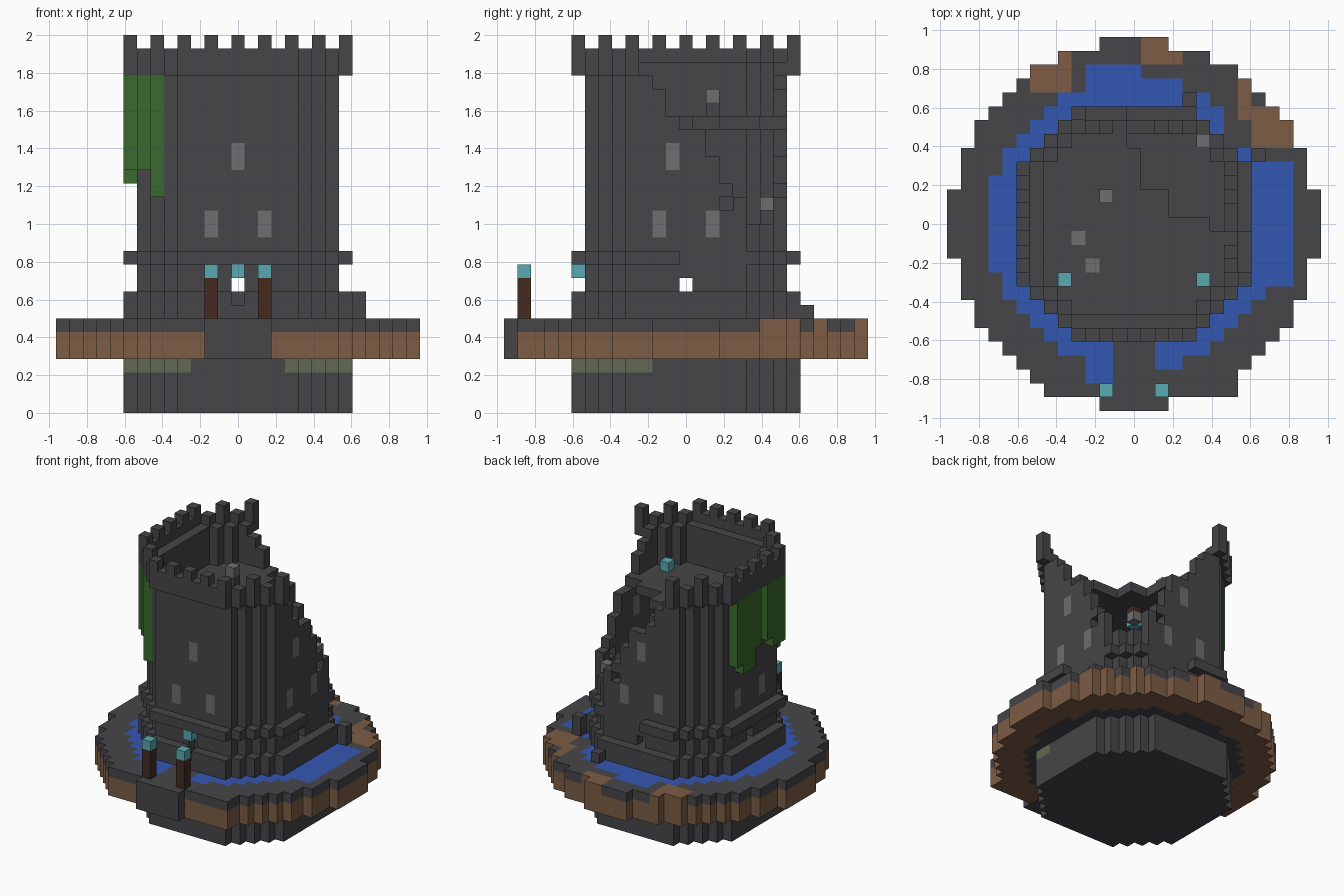
import bpy
import bmesh
from mathutils import Vector

if "Cube" in bpy.data.objects:
    bpy.data.objects.remove(bpy.data.objects["Cube"], do_unlink=True)

V = 1 / 14          # block edge length
cells = {}          # block position -> (part, colour)
COLOURS = {
    "stone": (0.061, 0.061, 0.068),
    "light_stone": (0.156, 0.156, 0.156),
    "dirt": (0.205, 0.107, 0.058),
    "water": (0.034, 0.095, 0.445),
    "leaf_green": (0.042, 0.144, 0.025),
    "moss": (0.119, 0.144, 0.089),
    "lantern_cyan": (0.098, 0.402, 0.434),
    "dark_wood": (0.056, 0.024, 0.0144),
}


def block_range(span):
    return range(span[0], span[1] + 1) if isinstance(span, tuple) else range(span, span + 1)


def fill(part, colour, xs, ys, zs, test=None):
    """Fill a box of blocks, limited by a test; part None carves instead."""
    for x in block_range(xs):
        for y in block_range(ys):
            for z in block_range(zs):
                if test and not test(x, y, z):
                    continue
                if part:
                    cells[x, y, z] = (part, colour)
                else:
                    cells.pop((x, y, z), None)


def paint(colour, xs, ys, zs, test=None):
    """Recolour blocks that already exist."""
    for (x, y, z), (part, _) in list(cells.items()):
        if x in block_range(xs) and y in block_range(ys) and z in block_range(zs):
            if not test or test(x, y, z):
                cells[x, y, z] = (part, colour)


def octagon(r):
    return lambda x, y, z=0: max(abs(x), abs(y)) <= r and abs(x) + abs(y) <= r + 4


def ring(r, thick=1):
    return lambda x, y, z=0: octagon(r)(x, y) and not octagon(r - thick)(x, y)


def disc(r):
    return lambda x, y, z=0: x * x + y * y <= r * r


ALL = (-14, 14)

# Foundation with mossy patches
fill("foundation", "stone", ALL, ALL, (0, 3), octagon(8))
paint("moss", (-8, -4), (-8, -4), 3)
paint("moss", (4, 8), (-8, -3), 3)

# Island: stone top over dirt, stone core and front pier
island = disc(13.2)
fill("island", "dirt", ALL, ALL, (4, 5), island)
fill("island", "stone", ALL, ALL, 6, island)
for z in (4, 6):
    fill("island", "stone" if z == 6 else "dirt", (-6, 7), -12, (z, z + (z == 4)))
paint("stone", ALL, ALL, 4, disc(10.3))
paint("stone", (-1, 2), (-13, -10), (4, 5))
paint("stone", ALL, -13, (4, 5))
paint("dirt", (-7, -5), (10, 12), 6)
paint("dirt", (1, 3), (12, 13), 6)
paint("dirt", (9, 11), (6, 8), 6)
paint("dirt", 8, (8, 10), 6)


# Moat around the tower, split by the front path
def moat(x, y, z):
    if octagon(8)(x, y) or (abs(x) <= 1 and y < 0) or (x >= 7 and y >= 6):
        return False
    return (disc(10.5)(x, y) or (x in (10, 11) and abs(y) <= 4)
            or (-3 <= x <= 0 and y == 11) or (-3 <= x <= -2 and y < -10 and y > -12))


fill("moat", "water", ALL, ALL, 6, moat)

# Tower: plinth, walls, band, floors and parapet
fill("plinth", "stone", ALL, ALL, (7, 8), octagon(8))
fill("tower_wall", "stone", ALL, ALL, (9, 24), ring(7))
fill("lower_floor", "stone", ALL, ALL, 11, octagon(6))
fill("upper_floor", "stone", ALL, ALL, 21, octagon(6))
fill("band", "stone", ALL, ALL, 11, ring(8))
fill("parapet", "stone", ALL, ALL, 25, ring(8, 2))
fill("parapet", "stone", ALL, ALL, 26, ring(8))


def merlon(x, y, z):
    along = x if abs(y) >= abs(x) else y
    return ring(8)(x, y) and along % 2 == 0


fill("parapet", "stone", ALL, ALL, 27, merlon)
fill("parapet", "stone", ALL, ALL, 27,
     lambda x, y, z: ring(8)(x, y) and abs(x) >= 4 and abs(y) == 4)

# Windows on all four sides
for side in (-7, 7):
    for offset, low, high in ((-2, 13, 14), (2, 13, 14), (0, 18, 19)):
        paint("light_stone", offset, side, (low, high))
        shift = -1 if side > 0 and offset == 0 else offset
        paint("light_stone", side, shift, (low, high))

# Collapsed corner: wall height falls towards the +x +y corner
BREACH = {-3: 25, -2: 24, -1: 22, 0: 21, 1: 21, 2: 19, 3: 17, 4: 16, 5: 14, 6: 12}


def broken(x, y, z):
    k = min(x, y)
    if k < -3 or max(x, y) < 6 and x + y < 10:
        return False
    return z >= BREACH.get(k, 12)


fill(None, None, ALL, ALL, (12, 28), broken)
fill(None, None, (1, 7), (3, 7), 21)
fill(None, None, (3, 7), (1, 7), 21)
fill(None, None, 8, (0, 8), 11)
fill(None, None, (0, 8), 8, 11)
fill(None, None, 7, 3, 15)
fill(None, None, 3, 7, 15)
fill("tower_wall", "light_stone", 5, 6, 15)

# Doorways through each side, with a taller front door
for side in (-7, 7):
    fill(None, None, 0, side, 9)
    fill(None, None, side, 0, 9)
fill(None, None, 0, (-8, -7), (8, 10))

# Vines hanging from the parapet on the -x side
VINES = [(-8, 3, 18), (-8, 2, 17), (-8, 1, 17), (-8, 0, 19), (-8, -2, 19),
         (-8, -3, 18), (-8, -4, 18), (-7, -5, 18), (-6, -6, 16)]
for x, y, bottom in VINES:
    fill("vines", "leaf_green", x, y, (bottom, 24))

# Gate posts and lanterns
for x in (-2, 2):
    fill("gate_post", "dark_wood", x, -12, (7, 9))
    fill("lantern", "lantern_cyan", x, -12, 10)
fill("lantern", "lantern_cyan", 0, -8, 10)
for x in (-5, 5):
    fill("lantern", "lantern_cyan", x, -4, 22)
fill("hanging_chain", "dark_wood", 0, 0, 20)
fill("lantern", "lantern_cyan", 0, 0, 19)

# Loose rubble and worn floor stones
fill("rubble", "stone", 9, 5, (7, 8))
fill("rubble", "stone", 4, 9, 7)
fill("rubble", "stone", -2, 2, 22)
fill("rubble", "light_stone", -2, 2, 23)
paint("light_stone", -4, -1, 21)
paint("light_stone", -3, -3, 21)

# Materials
materials = {}
for name, rgb in COLOURS.items():
    mat = bpy.data.materials.new(name)
    mat.use_nodes = True
    mat.diffuse_color = (*rgb, 1)
    bsdf = mat.node_tree.nodes["Principled BSDF"]
    bsdf.inputs["Base Color"].default_value = (*rgb, 1)
    bsdf.inputs["Roughness"].default_value = 0.9
    materials[name] = mat

# Build each part from its exposed block faces
for part in sorted({p for p, _ in cells.values()}):
    bm = bmesh.new()
    slots = sorted({c for p, c in cells.values() if p == part})
    for pos, (owner, colour) in cells.items():
        if owner != part:
            continue
        centre = Vector((pos[0], pos[1], pos[2] + 0.5))
        for axis in range(3):
            for sign in (-1, 1):
                n = Vector((0, 0, 0))
                n[axis] = sign
                if tuple(int(a + b) for a, b in zip(pos, n)) in cells:
                    continue
                u = Vector((0, 0, 0))
                u[(axis + 1) % 3] = 1
                w = n.cross(u)
                corners = [centre + (n + a * u + b * w) / 2
                           for a, b in ((-1, -1), (1, -1), (1, 1), (-1, 1))]
                face = bm.faces.new([bm.verts.new(c * V) for c in corners])
                face.material_index = slots.index(colour)
    bmesh.ops.remove_doubles(bm, verts=bm.verts, dist=V / 100)
    mesh = bpy.data.meshes.new(part)
    bm.to_mesh(mesh)
    bm.free()
    for colour in slots:
        mesh.materials.append(materials[colour])
    bpy.context.collection.objects.link(bpy.data.objects.new(part, mesh))
